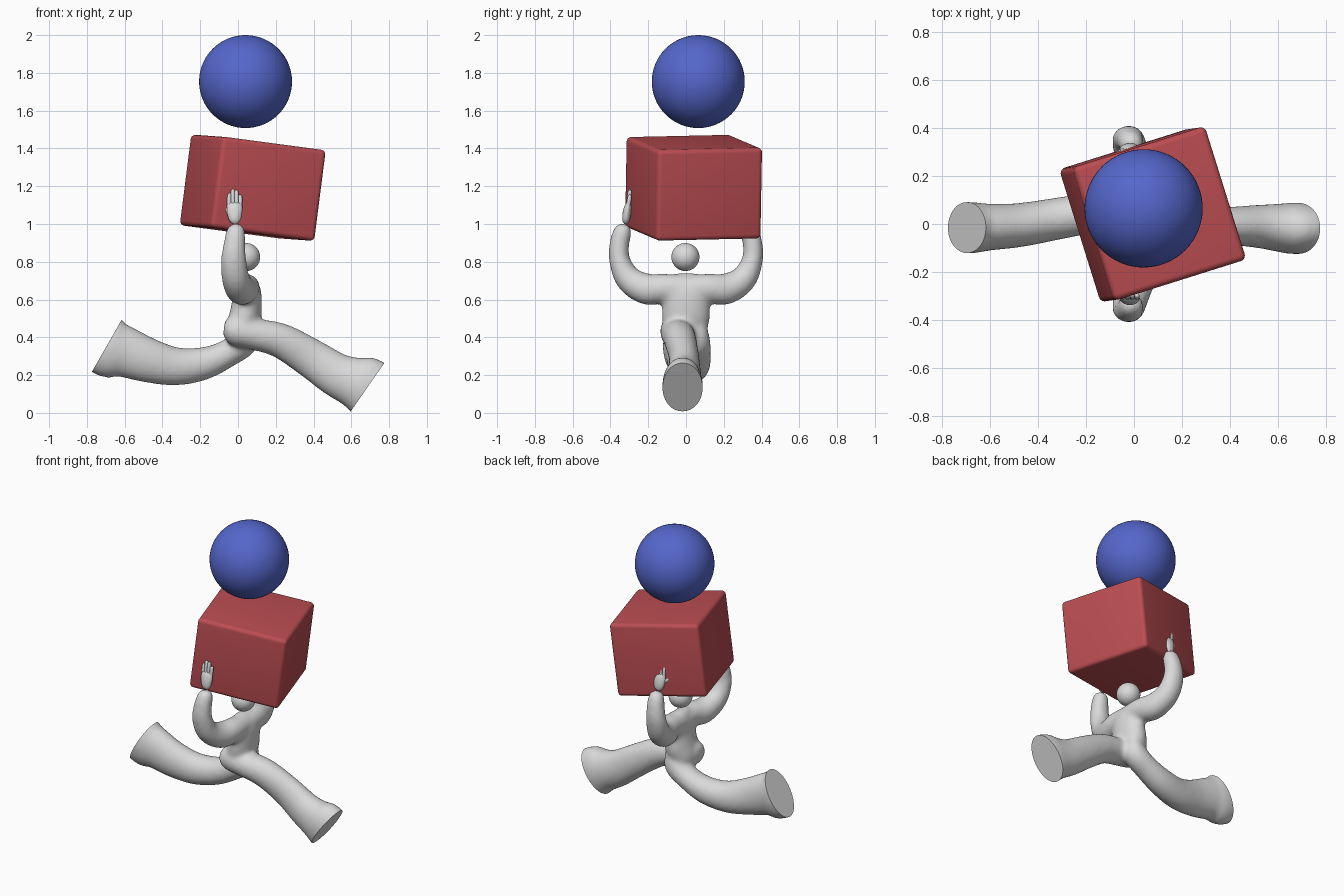
import bpy, bmesh, math
from mathutils import Vector, Matrix

if "Cube" in bpy.data.objects:
    bpy.data.objects.remove(bpy.data.objects["Cube"])

X, Y = Vector((1, 0, 0)), Vector((0, 1, 0))


def material(name, rgb):
    m = bpy.data.materials.new(name)
    m.diffuse_color = (*rgb, 1)
    m.use_nodes = True
    m.node_tree.nodes["Principled BSDF"].inputs["Base Color"].default_value = m.diffuse_color
    return m


GREY = material("light grey", (0.70, 0.70, 0.70))
RED = material("brick red", (0.50, 0.075, 0.085))
BLUE = material("royal blue", (0.09, 0.135, 0.60))


def spline(pts, sub=4):
    """Catmull-Rom through lists of numbers."""
    out = []
    for i in range(len(pts) - 1):
        p0, p1 = pts[max(i - 1, 0)], pts[i]
        p2, p3 = pts[i + 1], pts[min(i + 2, len(pts) - 1)]
        for k in range(sub):
            t = k / sub
            out.append([0.5 * (2 * b + (c - a) * t + (2 * a - 5 * b + 4 * c - d) * t * t
                               + (3 * b - a - 3 * c + d) * t ** 3)
                        for a, b, c, d in zip(p0, p1, p2, p3)])
    return out + [list(pts[-1])]


def tube(bm, stations, side, segs=32):
    """Closed tube; station = x, y, z, half size across, half size along side."""
    st = spline(stations)
    rings, faces = [], []
    for i, s in enumerate(st):
        a, b = st[max(i - 1, 0)], st[min(i + 1, len(st) - 1)]
        t = (Vector(b[:3]) - Vector(a[:3])).normalized()
        n = t.cross(side).normalized()
        u = n.cross(t)
        rings.append([bm.verts.new(Vector(s[:3])
                                   + n * s[3] * math.cos(2 * math.pi * k / segs)
                                   + u * s[4] * math.sin(2 * math.pi * k / segs))
                      for k in range(segs)])
    for r, q in zip(rings, rings[1:]):
        for k in range(segs):
            j = (k + 1) % segs
            faces.append(bm.faces.new((r[k], r[j], q[j], q[k])))
    faces += [bm.faces.new(rings[0][::-1]), bm.faces.new(rings[-1])]
    bmesh.ops.recalc_face_normals(bm, faces=faces)


def finish(name, bm, mat, angle=40):
    me = bpy.data.meshes.new(name)
    bm.to_mesh(me)
    bm.free()
    ob = bpy.data.objects.new(name, me)
    bpy.context.collection.objects.link(ob)
    me.materials.append(mat)
    bpy.ops.object.select_all(action='DESELECT')
    ob.select_set(True)
    bpy.context.view_layer.objects.active = ob
    bpy.ops.object.shade_smooth_by_angle(angle=math.radians(angle))
    return ob


# Body: torso, arms and legs as tubes
bm = bmesh.new()
tube(bm, [(0.0, 0, 0.36, 0.05, 0.06), (0.01, 0, 0.42, 0.08, 0.10),
          (0.035, 0, 0.50, 0.085, 0.128), (0.047, 0, 0.58, 0.08, 0.125),
          (0.045, 0, 0.65, 0.075, 0.13), (0.035, 0, 0.71, 0.05, 0.10),
          (0.035, 0, 0.74, 0.02, 0.05)], Y)
for s in (-1, 1):
    tube(bm, [(0.045, 0, 0.66, 0.07, 0.07), (0.04, s * 0.12, 0.66, 0.078, 0.075),
              (0.015, s * 0.21, 0.655, 0.083, 0.08), (-0.012, s * 0.305, 0.71, 0.071, 0.074),
              (-0.023, s * 0.352, 0.81, 0.056, 0.068), (-0.018, s * 0.352, 0.90, 0.053, 0.058),
              (-0.012, s * 0.335, 0.96, 0.05, 0.051), (-0.01, s * 0.322, 0.988, 0.036, 0.038),
              (-0.01, s * 0.318, 1.0, 0.014, 0.014)], X)
# Front leg
tube(bm, [(-0.075, -0.055, 0.445, 0.04, 0.045), (-0.03, -0.055, 0.44, 0.08, 0.08),
          (0.08, -0.045, 0.417, 0.083, 0.088), (0.225, -0.03, 0.383, 0.093, 0.085),
          (0.385, -0.01, 0.29, 0.105, 0.08), (0.515, -0.01, 0.205, 0.117, 0.09),
          (0.60, -0.015, 0.168, 0.132, 0.10), (0.65, -0.018, 0.15, 0.155, 0.107),
          (0.69, -0.018, 0.132, 0.16, 0.107), (0.76, -0.018, 0.083, 0.16, 0.105)], Y)
# Back leg
tube(bm, [(0.055, 0.05, 0.46, 0.05, 0.06), (0.035, 0.052, 0.38, 0.075, 0.078),
          (-0.05, 0.052, 0.317, 0.073, 0.08), (-0.18, 0.045, 0.262, 0.087, 0.085),
          (-0.33, 0.02, 0.246, 0.102, 0.088), (-0.48, -0.005, 0.28, 0.12, 0.092),
          (-0.605, -0.013, 0.325, 0.138, 0.098), (-0.66, -0.015, 0.338, 0.158, 0.106),
          (-0.70, -0.015, 0.358, 0.163, 0.107), (-0.77, -0.015, 0.398, 0.163, 0.105)], Y)
helper = finish("body_helper", bm, GREY)

# Fuse, soften the joins, then cut the flat soles
mod = helper.modifiers.new("fuse", 'REMESH')
mod.mode = 'VOXEL'
mod.voxel_size = 0.011
fused = bpy.data.meshes.new_from_object(
    helper.evaluated_get(bpy.context.evaluated_depsgraph_get()))
bpy.data.objects.remove(helper)
bm = bmesh.new()
bm.from_mesh(fused)
for _ in range(12):
    bmesh.ops.smooth_vert(bm, verts=bm.verts, factor=0.5,
                          use_axis_x=True, use_axis_y=True, use_axis_z=True)
for co, no in (((0.685, 0, 0.135), (0.82, 0, -0.57)), ((-0.695, 0, 0.355), (-0.87, 0, 0.497))):
    cut = bmesh.ops.bisect_plane(bm, geom=bm.verts[:] + bm.edges[:] + bm.faces[:],
                                 plane_co=co, plane_no=no, clear_outer=True)
    rim = [e for e in cut["geom_cut"] if isinstance(e, bmesh.types.BMEdge)]
    bmesh.ops.holes_fill(bm, edges=rim, sides=0)
finish("body", bm, GREY)


# Hands: palm, four fingers and a thumb
def finger(bm, a, b, r):
    a, b = Vector(a), Vector(b)
    tube(bm, [(*a.lerp(b, t), r * k, r * k)
              for t, k in ((0, 0.8), (0.5, 1), (0.85, 0.95), (0.97, 0.6), (1, 0.1))], X, 12)


for s, name in ((-1, "right_hand"), (1, "left_hand")):
    bm = bmesh.new()
    tube(bm, [(-0.015, s * 0.318, 1.0, 0.008, 0.012), (-0.016, s * 0.318, 1.02, 0.019, 0.03),
              (-0.018, s * 0.313, 1.06, 0.022, 0.04), (-0.018, s * 0.306, 1.10, 0.017, 0.04),
              (-0.018, s * 0.304, 1.115, 0.006, 0.03)], X, 20)
    for i, tip in enumerate((1.165, 1.185, 1.18, 1.155)):
        x = -0.047 + i * 0.0195
        finger(bm, (x, s * 0.308, 1.085), (x, s * 0.296, tip), 0.0115)
    finger(bm, (-0.03, s * 0.31, 1.04), (-0.075, s * 0.288, 1.09), 0.013)
    finish(name, bm, GREY)


# Head and ball
def ball(name, co, r, mat):
    bm = bmesh.new()
    bmesh.ops.create_uvsphere(bm, u_segments=64, v_segments=32, radius=r,
                              matrix=Matrix.Translation(co))
    finish(name, bm, mat)


ball("head", (0.043, -0.003, 0.825), 0.074, GREY)
ball("ball", (0.04, 0.065, 1.754), 0.246, BLUE)

# Tilted rounded crate
ax = Vector((0.54, 0.17, -0.072)).normalized()
ay = Vector((-0.17, 0.543, 0.012))
ay = (ay - ax * ay.dot(ax)).normalized()
rot = Matrix((ax, ay, ax.cross(ay))).transposed().to_4x4()
bm = bmesh.new()
bmesh.ops.create_cube(bm, size=1, matrix=Matrix.Diagonal((0.582, 0.582, 0.485, 1)))
bmesh.ops.bevel(bm, geom=bm.edges[:], offset=0.025, segments=5, profile=0.5, affect='EDGES')
bm.transform(Matrix.Translation((0.078, 0.04, 1.192)) @ rot)
finish("box", bm, RED)
